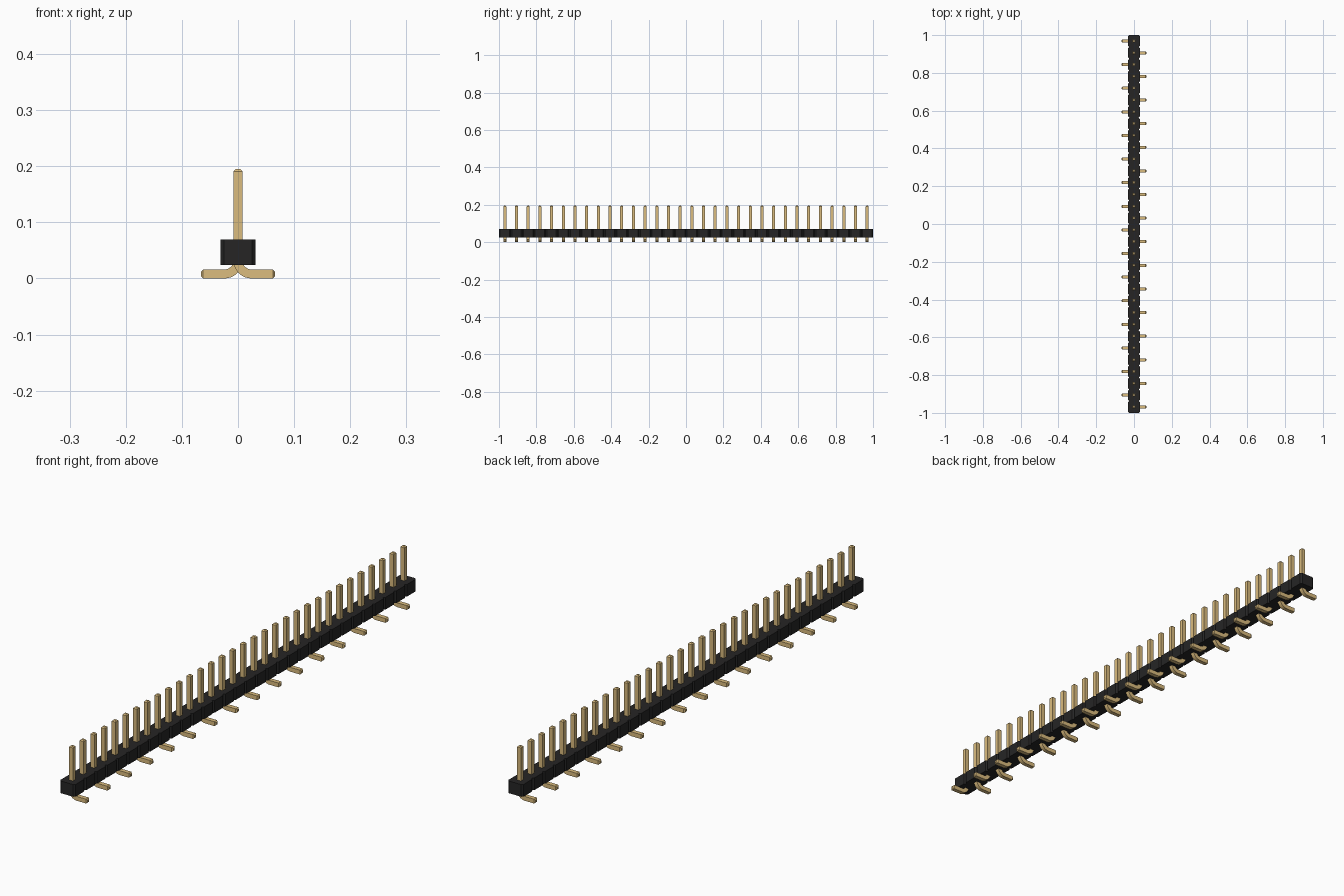
import bpy
import bmesh
from math import sin, cos, pi, radians
from mathutils import Vector

cube = bpy.data.objects.get("Cube")
if cube:
    bpy.data.objects.remove(cube)

COUNT = 32
PITCH = 2 / COUNT
HALF = PITCH / 2
CHAMFER = PITCH / 10
BODY_LOW, BODY_HIGH = 0.024, 0.069
PIN = 0.008          # half thickness of a pin
PIN_TOP = 0.195
FOOT_END = 0.066
TIP = 0.004
BEND = 0.024         # centreline bend radius


def material(name, color):
    mat = bpy.data.materials.new(name)
    mat.use_nodes = True
    mat.diffuse_color = (*color, 1)
    mat.node_tree.nodes["Principled BSDF"].inputs["Base Color"].default_value = (*color, 1)
    return mat


def finish(bm, name, mat):
    bmesh.ops.recalc_face_normals(bm, faces=bm.faces)
    mesh = bpy.data.meshes.new(name)
    bm.to_mesh(mesh)
    bm.free()
    mesh.materials.append(mat)
    obj = bpy.data.objects.new(name, mesh)
    bpy.context.collection.objects.link(obj)
    return obj


def pin_stations():
    """Centre (x, z), tangent angle and half thickness from the tip to the foot."""
    centre_z = PIN + BEND
    stations = [(0, PIN_TOP, 0, PIN - TIP), (0, PIN_TOP - TIP, 0, PIN)]
    for i in range(9):
        a = i / 8 * pi / 2
        stations.append((BEND - BEND * cos(a), centre_z - BEND * sin(a), a, PIN))
    stations.append((FOOT_END - TIP, PIN, pi / 2, PIN))
    stations.append((FOOT_END, PIN, pi / 2, PIN - TIP))
    return stations


def add_pin(bm, y, side):
    """Sweep a square section down the pin and out along its foot."""
    rings = []
    for x, z, a, h in pin_stations():
        across = Vector((cos(a), 0, sin(a)))
        ring = []
        for u, v in ((-1, -1), (1, -1), (1, 1), (-1, 1)):
            p = Vector((x, 0, z)) + across * u * h
            ring.append(bm.verts.new((p.x * side, y + v * h, p.z)))
        rings.append(ring)
    for r, s in zip(rings, rings[1:]):
        for i in range(4):
            j = (i + 1) % 4
            bm.faces.new((r[i], r[j], s[j], s[i]))
    bm.faces.new(rings[0])
    bm.faces.new(rings[-1])


black = material("black plastic", (0.019, 0.0185, 0.0185))
gold = material("gold plating", (0.708, 0.504, 0.211))

# Housing: a strip of blocks with chamfered corners
outline = []
for i in range(COUNT):
    y = -1 + i * PITCH
    outline += [(HALF - CHAMFER, y), (HALF, y + CHAMFER), (HALF, y + PITCH - CHAMFER)]
outline.append((HALF - CHAMFER, 1))
outline += [(-x, y) for x, y in reversed(outline)]
bm = bmesh.new()
base = bm.faces.new([bm.verts.new((x, y, BODY_LOW)) for x, y in outline])
top = bmesh.ops.extrude_face_region(bm, geom=[base], use_keep_orig=True)
bmesh.ops.translate(bm, vec=(0, 0, BODY_HIGH - BODY_LOW),
                    verts=[v for v in top["geom"] if isinstance(v, bmesh.types.BMVert)])
finish(bm, "housing", black)

# Pins: feet alternate between the two sides
for name, start, side in (("left_foot_pins", 0, 1), ("right_foot_pins", 1, -1)):
    bm = bmesh.new()
    for i in range(start, COUNT, 2):
        add_pin(bm, -1 + (i + 0.5) * PITCH, side)
    pins = finish(bm, name, gold)
    pins.data.shade_smooth()
    pins.data.set_sharp_from_angle(angle=radians(30))
